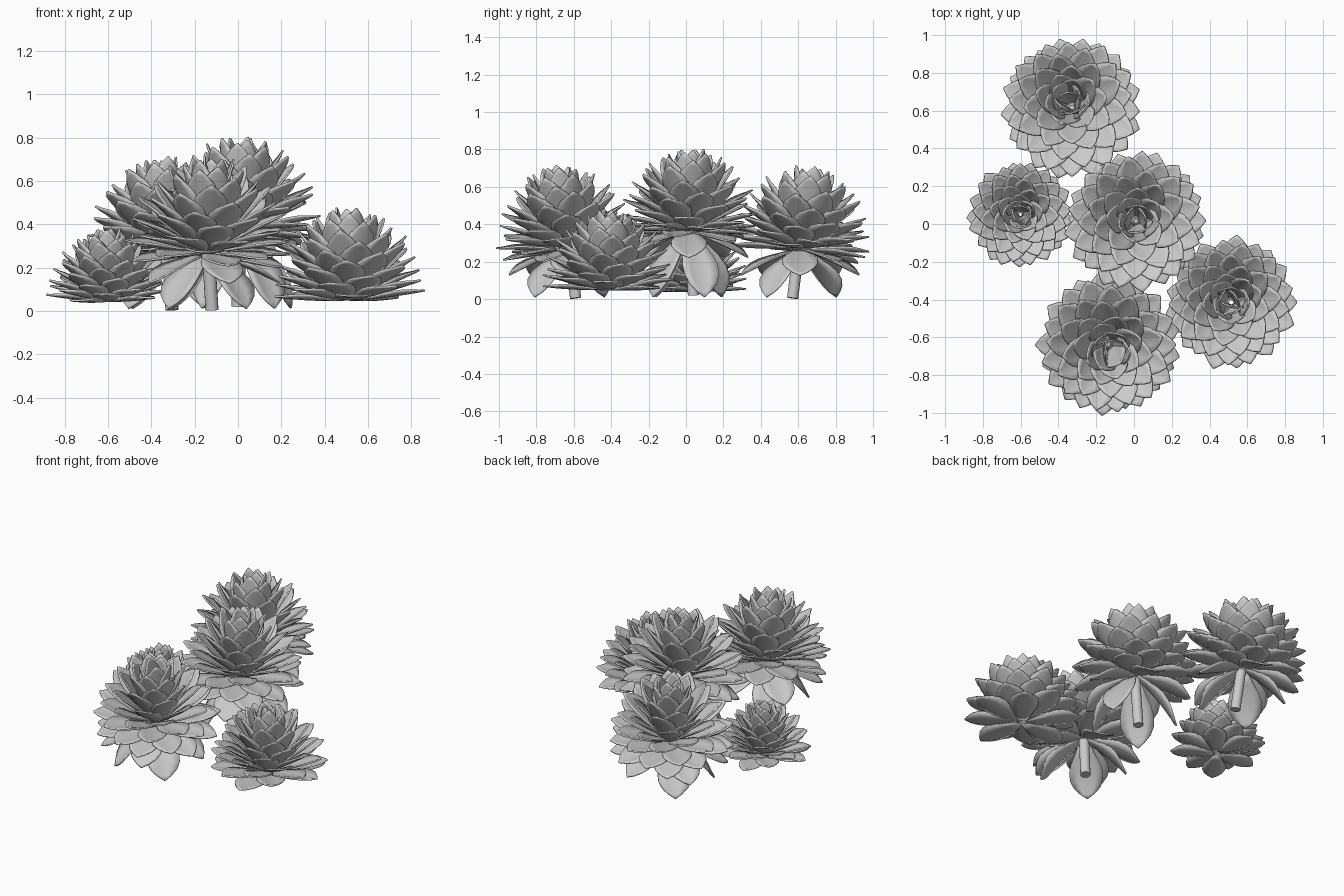
import bpy, bmesh, math, random
from mathutils import Vector, Matrix

if "Cube" in bpy.data.objects:
    bpy.data.objects.remove(bpy.data.objects["Cube"])

random.seed(4)
GOLDEN = math.radians(137.508)
# leaf outline: (fraction of length, fraction of half width)
OUTLINE = [(0, .28), (.2, .56), (.4, .86), (.55, 1), (.7, .97), (.82, .77), (.92, .42), (1, .03)]
COLS = (-1, -.5, 0, .5, 1)


def add_leaf(bm, mat, az, r0, z0, length, half, elev, curl, cup):
    """One pointed, cupped leaf growing outward from the rosette axis."""
    out = Vector((math.cos(az), math.sin(az), 0))
    side = Vector((-math.sin(az), math.cos(az), 0))
    up = Vector((0, 0, 1))
    p = out * r0 + up * z0
    prev, rows = 0, []
    for s, w in OUTLINE:
        a = math.radians(elev + curl * (s - .4))
        d = out * math.cos(a) + up * math.sin(a)
        n = up * math.cos(a) - out * math.sin(a)
        p = p + d * (s - prev) * length
        prev = s
        rows.append([bm.verts.new(mat @ (p + side * (v * w * half) + n * (cup * half * (v * w) ** 2)))
                     for v in COLS])
    for a, b in zip(rows, rows[1:]):
        for j in range(len(COLS) - 1):
            bm.faces.new((a[j], b[j], b[j + 1], a[j + 1]))


def finish(bm, name, thickness=0):
    me = bpy.data.meshes.new(name)
    bm.to_mesh(me)
    bm.free()
    ob = bpy.data.objects.new(name, me)
    bpy.context.collection.objects.link(ob)
    if thickness:
        m = ob.modifiers.new("thickness", 'SOLIDIFY')
        m.thickness, m.offset = thickness, 0
    bpy.ops.object.select_all(action='DESELECT')
    bpy.context.view_layer.objects.active = ob
    ob.select_set(True)
    bpy.ops.object.shade_smooth_by_angle(angle=math.radians(40))
    return ob


def rosette(name, pos, scale, lean, phase, outer_elev, count=66):
    """Spiral of leaves, upright in the middle and flat at the rim."""
    bm = bmesh.new()
    tilt = Vector((0, 0, 1)).rotation_difference(Vector((lean[0], lean[1], 1))).to_matrix().to_4x4()
    mat = Matrix.Translation(pos) @ tilt @ Matrix.Scale(scale, 4)
    for i in range(count):
        t = i / (count - 1)
        add_leaf(bm, mat, phase + i * GOLDEN, .015 + .015 * t, .05 * (1 - t),
                 (.39 - .05 * t) * random.uniform(.97, 1.03),
                 .075 + .015 * t,
                 86 + (outer_elev - 86) * t ** .85 + random.uniform(-2, 2),
                 8, .3 - .1 * t)
    return finish(bm, name, .009)


def stem(name, foot, top, r=.03):
    bm = bmesh.new()
    axis = Vector(top) - Vector(foot)
    rot = Vector((0, 0, 1)).rotation_difference(axis).to_matrix().to_4x4()
    bmesh.ops.create_cone(bm, cap_ends=True, segments=16, radius1=r, radius2=r, depth=axis.length,
                          matrix=Matrix.Translation((Vector(foot) + Vector(top)) / 2) @ rot)
    return finish(bm, name)


def drooping_leaves(name, pos, angles):
    """Old leaves: a half-lowered ring, then a few hanging to the ground."""
    bm = bmesh.new()
    mat = Matrix.Translation(pos)
    for k in range(5):
        add_leaf(bm, mat, math.radians(72 * k), .02, -.005, .34, .095, -22, -8, .2)
    drop = pos[2] - .035
    for a in angles:
        elev = -math.degrees(math.atan2(drop, .25))
        add_leaf(bm, mat, math.radians(a), .02, -.01, math.hypot(drop, .25), .1, elev, -18, .2)
    return finish(bm, name, .009)


# name, base position, size, lean, spiral phase, rim leaf angle, stem foot, drooping leaf directions
PLANTS = [
    ("centre", (.01, .015, .365), 1.0, (.02, .02), 0.3, -12, (.0, .04, .02), (20, -50, 135, 225)),
    ("back", (-.325, .61, .27), 1.0, (-.06, .15), 1.7, -9, (-.305, .57, .005), (-45, 130, 225)),
    ("front", (-.14, -.63, .27), 1.01, (.05, -.15), 3.1, -9, (-.12, -.59, .005), (-45, 130, 225)),
    ("right", (.515, -.415, .05), .96, (-.01, .01), 4.4, 0, None, ()),
    ("left", (-.6, .05, .045), .76, (.0, .0), 5.2, 0, None, ()),
]
for name, pos, size, lean, phase, rim, foot, droop in PLANTS:
    rosette(name + "_rosette", pos, size, lean, phase, rim)
    if foot:
        stem(name + "_stem", foot, (pos[0], pos[1], pos[2] + .05))
        drooping_leaves(name + "_drooping_leaves", pos, droop)
